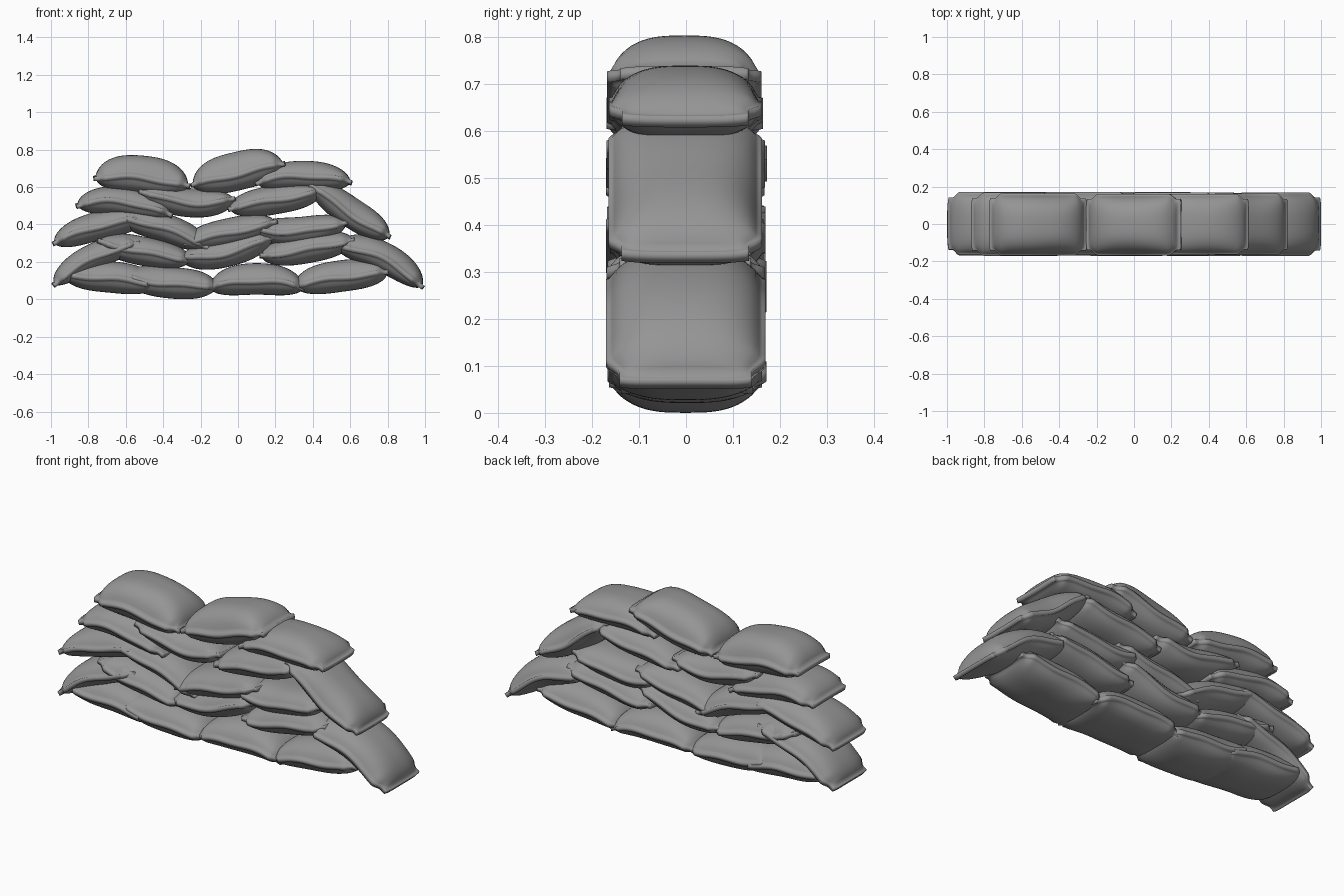
import bpy, bmesh, math, random
from mathutils import Vector

random.seed(4)
cube = bpy.data.objects.get("Cube")
if cube:
    bpy.data.objects.remove(cube, do_unlink=True)

# Grey sackcloth
cloth = bpy.data.materials.new("grey_sackcloth")
cloth.use_nodes = True
grey = (0.3, 0.3, 0.3, 1)
cloth.diffuse_color = grey
bsdf = cloth.node_tree.nodes["Principled BSDF"]
bsdf.inputs["Base Color"].default_value = grey
bsdf.inputs["Roughness"].default_value = 0.8

NU, NV = 40, 28
LIP = 0.012
HALF_LENGTH = 0.26


def smooth(a, b, x):
    t = max(0, min(1, (x - a) / (b - a)))
    return t * t * (3 - 2 * t)


def spread(i, n):
    """Grid coordinate from -1 to 1, denser towards the seam."""
    s = 2 * i / n - 1
    return 0.45 * s + 0.55 * math.sin(s * math.pi / 2)


def dome(c, power):
    return max(0, 1 - min(1, abs(c) / 0.94) ** 3) ** power


def sandbag(name, up, down, x, z, rise, lift):
    """Pillow with a flat seam lip; rise tilts it, lift raises both ends."""
    middle = Vector((x, 0, z))
    half = Vector((math.sqrt(HALF_LENGTH ** 2 - rise ** 2), 0, rise))
    bend = Vector((0, 0, lift))
    width = random.uniform(0.162, 0.17)
    phase = random.uniform(0, math.tau)
    shift = random.uniform(-0.004, 0.004)
    bm = bmesh.new()
    grid = {}
    for i in range(NU + 1):
        u = spread(i, NU)
        for j in range(NV + 1):
            v = spread(j, NV)
            along = u * (1 - 0.02 * v ** 8)
            spine = middle + half * along + bend * along ** 2
            tangent = (half + 2 * bend * along).normalized()
            normal = Vector((-tangent.z, 0, tangent.x))
            # Narrow neck towards the ends, slightly rippled side seam
            neck = 1 - 0.17 * smooth(0.76, 0.92, abs(u))
            ripple = 0.007 * abs(v) ** 3 * math.sin(5 * u + phase)
            swell = dome(u, 0.65) * dome(v, 0.6)
            for side, fill in ((1, up), (-1, down)):
                height = LIP + (fill - LIP) * swell
                point = spine + normal * (ripple + side * height)
                point.y = v * width * neck + shift
                grid[i, j, side] = bm.verts.new(point)
    # Upper and lower cloth
    for i in range(NU):
        for j in range(NV):
            for side in (1, -1):
                corners = ((i, j), (i + 1, j), (i + 1, j + 1), (i, j + 1))
                bm.faces.new([grid[(*c, side)] for c in corners])
    # Seam edge
    rim = [(i, 0) for i in range(NU)] + [(NU, j) for j in range(NV)]
    rim += [(i, NV) for i in range(NU, 0, -1)] + [(0, j) for j in range(NV, 0, -1)]
    for p, q in zip(rim, rim[1:] + rim[:1]):
        bm.faces.new((grid[(*p, -1)], grid[(*q, -1)], grid[(*q, 1)], grid[(*p, 1)]))
    bmesh.ops.recalc_face_normals(bm, faces=bm.faces[:])
    for face in bm.faces:
        face.smooth = True
    mesh = bpy.data.meshes.new(name)
    bm.to_mesh(mesh)
    bm.free()
    mesh.materials.append(cloth)
    bpy.context.collection.objects.link(bpy.data.objects.new(name, mesh))


def course(name, up, down, *bags):
    """A row of bags, each placed by x, z, rise and lift."""
    for number, bag in enumerate(bags, 1):
        sandbag(f"{name}_{number}", up, down, *bag)


# Courses from the ground up
course("ground_bag", .093, .075,
       (-.68, .11, -.025, -.01), (-.36, .0795, -.025, .02),
       (.1, .1, 0, -.045), (.55, .115, .035, -.01))
course("second_row_bag", .083, .072,
       (-.5, .25, -.05, .01), (-.06, .245, .06, .035), (.37, .265, .045, .01))
course("third_row_bag", .08, .072,
       (-.74, .39, .065, -.03), (-.4, .38, -.08, -.025),
       (-.04, .355, .055, 0), (.33, .36, .02, .04))
course("fourth_row_bag", .08, .075,
       (-.61, .52, -.03, -.05), (-.27, .515, -.025, .045), (.2, .53, .045, 0))
course("top_bag", .12, .085,
       (-.515, .648, -.025, -.025), (0, .668, .06, 0))
course("low_top_bag", .08, .075, (.35, .66, 0, -.04))

# Bags slumped over the two ends
course("left_leaning_bag", .08, .06, (-.756, .225, .11, -.04))
course("right_leaning_bag", .09, .07,
       (.756, .225, -.11, -.055), (.6, .455, -.145, .02))
